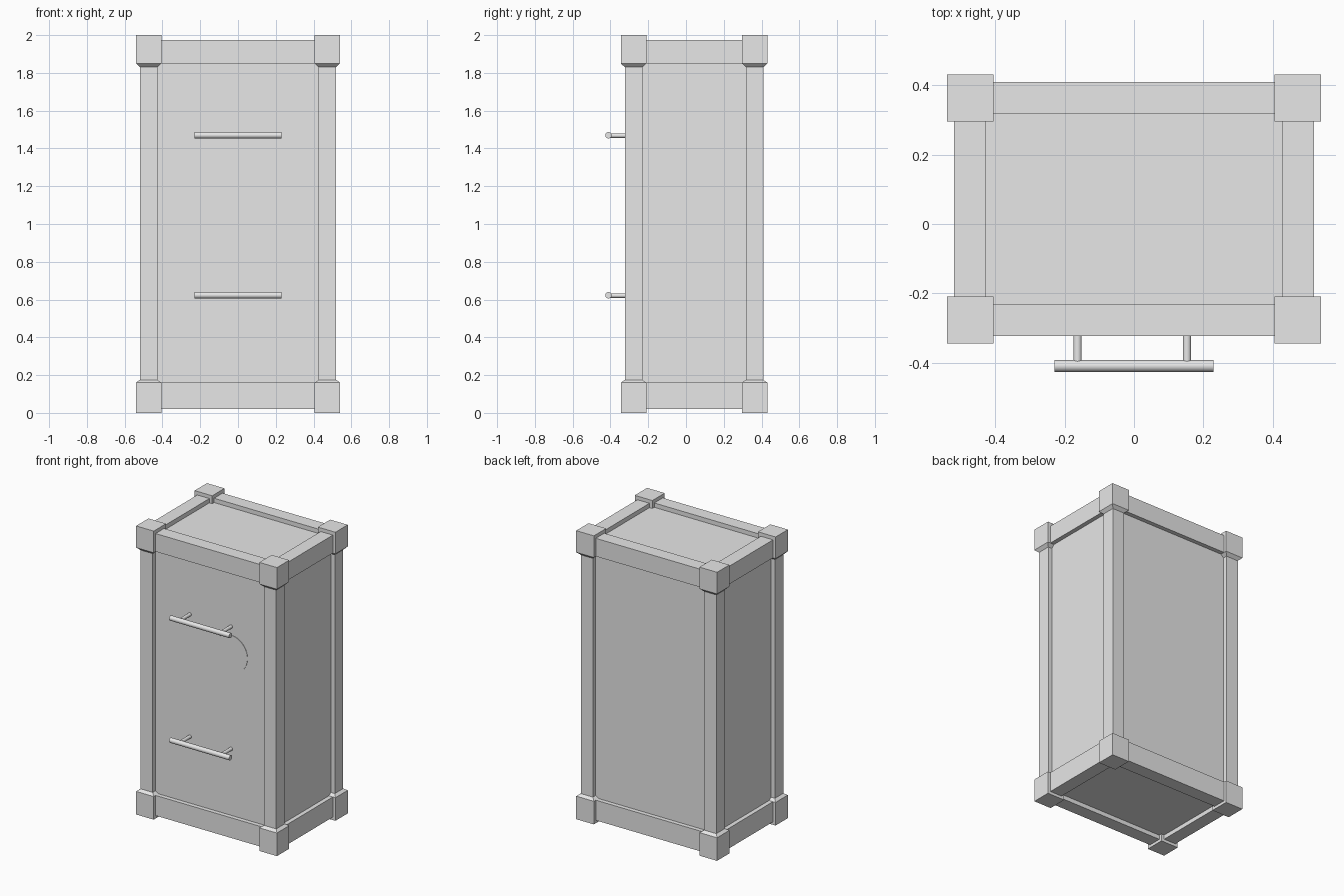
import bpy, bmesh
from math import pi, radians
from mathutils import Matrix, Vector

cube = bpy.data.objects.get("Cube")
if cube:
    bpy.data.objects.remove(cube, do_unlink=True)

grey = bpy.data.materials.new("light_grey")
grey.use_nodes = True
grey.diffuse_color = (0.8, 0.8, 0.8, 1)
grey.node_tree.nodes["Principled BSDF"].inputs["Base Color"].default_value = (0.8, 0.8, 0.8, 1)

CY = 0.043                    # depth centre of the cabinet
BLOCK = (0.54, 0.388)         # outer half sizes of the corner blocks
FRAME = (0.52, 0.367)         # outer half sizes of posts and rails
BLOCK_W, POST_W = 0.135, 0.093
RECESS = 0.03
LOW, HIGH = 0.16, 1.85        # inner ends of the corner blocks
RAIL_BOTTOM, RAIL_TOP = 0.02, 1.975


def finish(name, bm, smooth=False):
    bmesh.ops.recalc_face_normals(bm, faces=bm.faces)
    mesh = bpy.data.meshes.new(name)
    bm.to_mesh(mesh)
    bm.free()
    mesh.materials.append(grey)
    obj = bpy.data.objects.new(name, mesh)
    bpy.context.collection.objects.link(obj)
    if smooth:
        bpy.ops.object.select_all(action='DESELECT')
        obj.select_set(True)
        bpy.context.view_layer.objects.active = obj
        bpy.ops.object.shade_smooth_by_angle(angle=radians(40))
    return obj


def box(name, lo, hi):
    lo, hi = Vector(lo), Vector(hi)
    bm = bmesh.new()
    bmesh.ops.create_cube(bm, size=1, matrix=Matrix.Translation((lo + hi) / 2)
                          @ Matrix.Diagonal((*(hi - lo), 1)))
    return finish(name, bm)


def rod(name, centre, radius, length, axis, segments=24):
    bm = bmesh.new()
    bmesh.ops.create_cone(bm, cap_ends=True, segments=segments, radius1=radius,
                          radius2=radius, depth=length,
                          matrix=Matrix.Translation(centre) @ Matrix.Rotation(pi / 2, 4, axis))
    return finish(name, bm, True)


def span(sign, outer, width, offset=0):
    """Low and high limits of a bar lying against the outer edge on one side."""
    return sorted((offset + sign * outer, offset + sign * (outer - width)))


def corner_block(name, sx, sy, z_end, z_inner, chamfer):
    """Cube whose inner end tapers down onto the post."""
    wide = span(sx, BLOCK[0], BLOCK_W), span(sy, BLOCK[1], BLOCK_W, CY)
    slim = span(sx, FRAME[0], POST_W), span(sy, FRAME[1], POST_W, CY)
    bm = bmesh.new()
    rings = []
    for (xs, ys), z in ((wide, z_end), (wide, z_inner), (slim, z_inner + chamfer)):
        corners = ((0, 0), (1, 0), (1, 1), (0, 1))
        rings.append([bm.verts.new((xs[i], ys[j], z)) for i, j in corners])
    for a, b in zip(rings, rings[1:]):
        for i in range(4):
            k = (i + 1) % 4
            bm.faces.new((a[i], a[k], b[k], b[i]))
    bm.faces.new(rings[0])
    bm.faces.new(rings[-1])
    finish(name, bm)


# Recessed cabinet body
hx, hy = FRAME[0] - RECESS, FRAME[1] - RECESS
box("cabinet_body", (-hx, CY - hy, RAIL_BOTTOM + RECESS), (hx, CY + hy, RAIL_TOP - RECESS))

# Corner posts and blocks
for sx, side in ((1, "left"), (-1, "right")):
    for sy, end in ((-1, "front"), (1, "back")):
        tag = f"{end}_{side}"
        xs, ys = span(sx, FRAME[0], POST_W), span(sy, FRAME[1], POST_W, CY)
        box(f"{tag}_post", (xs[0], ys[0], LOW), (xs[1], ys[1], HIGH))
        corner_block(f"{tag}_foot_block", sx, sy, 0, LOW, 0.015)
        corner_block(f"{tag}_top_block", sx, sy, 2, HIGH, -0.02)

# Rails between the blocks
rx, ry = BLOCK[0] - BLOCK_W, BLOCK[1] - BLOCK_W
for level, z0, z1 in (("bottom", RAIL_BOTTOM, LOW), ("top", HIGH, RAIL_TOP)):
    for sy, end in ((-1, "front"), (1, "back")):
        ys = span(sy, FRAME[1], POST_W, CY)
        box(f"{end}_{level}_rail", (-rx, ys[0], z0), (rx, ys[1], z1))
    for sx, side in ((1, "left"), (-1, "right")):
        xs = span(sx, FRAME[0], POST_W)
        box(f"{side}_{level}_rail", (xs[0], CY - ry, z0), (xs[1], CY + ry, z1))

# Front handles with two stand-offs each
panel_y, bar_y = CY - hy, -0.41
for z, level in ((1.47, "upper"), (0.623, "lower")):
    rod(f"{level}_handle_bar", (0, bar_y, z), 0.017, 0.46, 'Y')
    for x, side in ((0.153, "left"), (-0.163, "right")):
        rod(f"{level}_handle_{side}_standoff", (x, (panel_y + bar_y) / 2, z - 0.002),
            0.012, panel_y - bar_y, 'X', 16)

# Thin round plate on the front
rod("round_plate", (0.15, panel_y, 1.28), 0.13, 0.006, 'X', 48)
